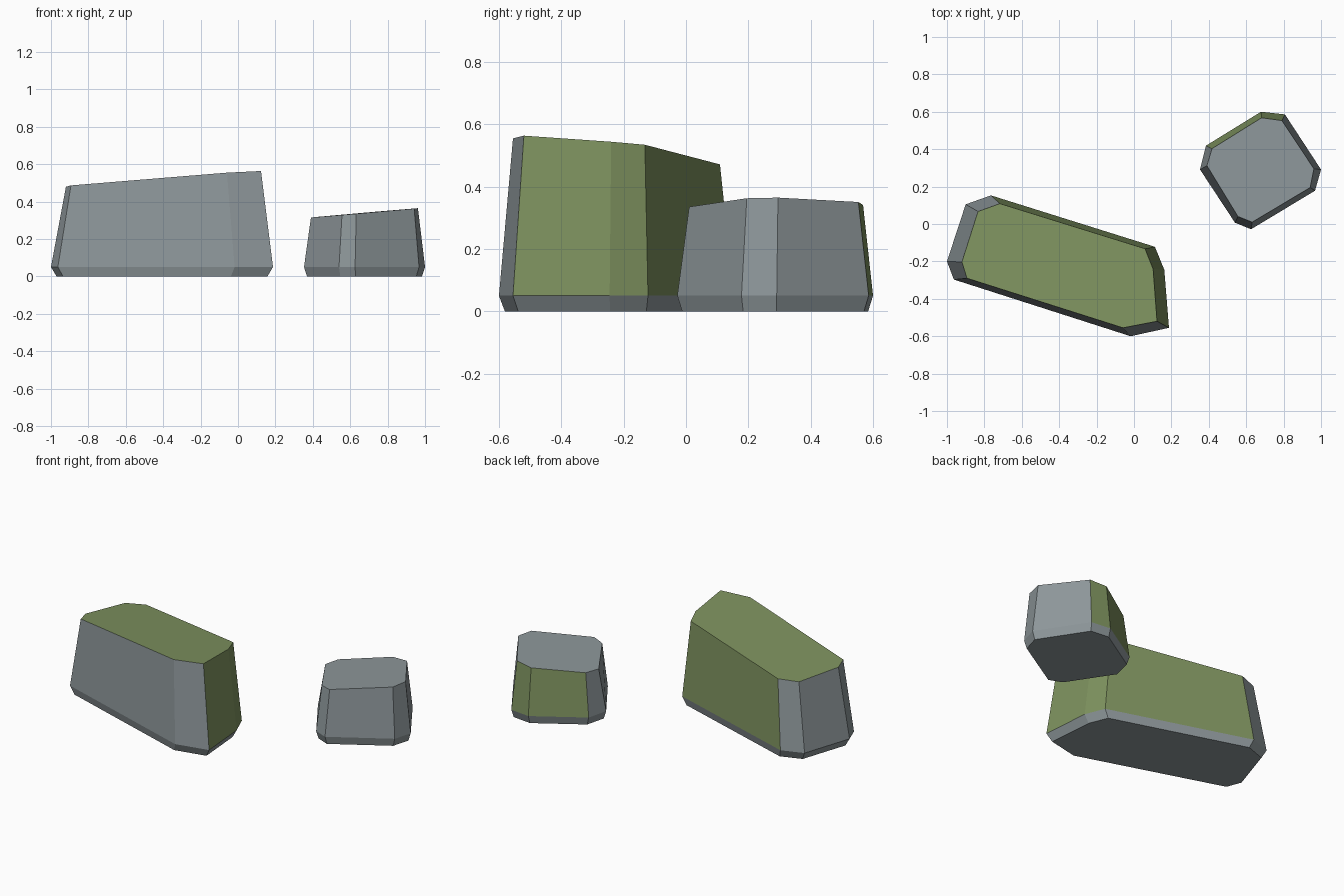
import bpy, bmesh
from mathutils import Vector

if "Cube" in bpy.data.objects:
    bpy.data.objects.remove(bpy.data.objects["Cube"])


def material(name, color):
    m = bpy.data.materials.new(name)
    m.diffuse_color = (*color, 1)
    m.use_nodes = True
    m.node_tree.nodes["Principled BSDF"].inputs["Base Color"].default_value = m.diffuse_color
    return m


STONE = material("grey stone", (0.27, 0.31, 0.325))
MOSS = material("green moss", (0.21, 0.29, 0.115))
SKIRT = 0.05  # height of the undercut at the foot


def rock(name, belt, crown, plane, moss_dir, mossy_top):
    """Stack three rings: inset foot, wide belt and a crown cut by a tilted plane."""
    cx = (min(p[0] for p in belt) + max(p[0] for p in belt)) / 2
    cy = (min(p[1] for p in belt) + max(p[1] for p in belt)) / 2
    a, b, c = plane
    bm = bmesh.new()
    rings = [
        [bm.verts.new((cx + (x - cx) * 0.95, cy + (y - cy) * 0.95, 0)) for x, y in belt],
        [bm.verts.new((x, y, SKIRT)) for x, y in belt],
        [bm.verts.new((x, y, a + b * x + c * y)) for x, y in crown],
    ]
    n = len(belt)
    for low, high in zip(rings, rings[1:]):
        for i in range(n):
            j = (i + 1) % n
            bm.faces.new((low[i], low[j], high[j], high[i]))
    bm.faces.new(rings[0])
    bm.faces.new(rings[-1])
    bmesh.ops.recalc_face_normals(bm, faces=bm.faces)

    # Moss grows on sides facing moss_dir above the skirt, and maybe on top
    d = Vector(moss_dir).normalized()
    for f in bm.faces:
        side = f.normal.dot(d) > 0.72 and f.calc_center_median().z > SKIRT
        f.material_index = int(side or (mossy_top and f.normal.z > 0.8))

    me = bpy.data.meshes.new(name)
    bm.to_mesh(me)
    bm.free()
    me.materials.append(STONE)
    me.materials.append(MOSS)
    ob = bpy.data.objects.new(name, me)
    bpy.context.collection.objects.link(ob)
    return ob


# Long rock with mossy top and back
rock("long_rock",
     [(-1.0, -0.20), (-0.963, -0.297), (-0.018, -0.60), (0.187, -0.555),
      (0.162, -0.245), (0.112, -0.122), (-0.765, 0.153), (-0.90, 0.105)],
     [(-0.92, -0.203), (-0.893, -0.29), (-0.059, -0.555), (0.123, -0.52),
      (0.102, -0.24), (0.059, -0.132), (-0.717, 0.109), (-0.834, 0.067)],
     (0.522, 0.061, -0.065), (0.7, 0.7, 0), True)

# Small rock with mossy back
rock("small_rock",
     [(0.353, 0.291), (0.54, 0.007), (0.626, -0.028), (0.968, 0.178),
      (1.0, 0.291), (0.807, 0.586), (0.679, 0.60), (0.385, 0.419)],
     [(0.39, 0.312), (0.556, 0.04), (0.632, 0.01), (0.942, 0.195),
      (0.962, 0.295), (0.791, 0.553), (0.682, 0.568), (0.417, 0.403)],
     (0.28, 0.087, 0.003), (-0.2, 0.98, 0), False)
